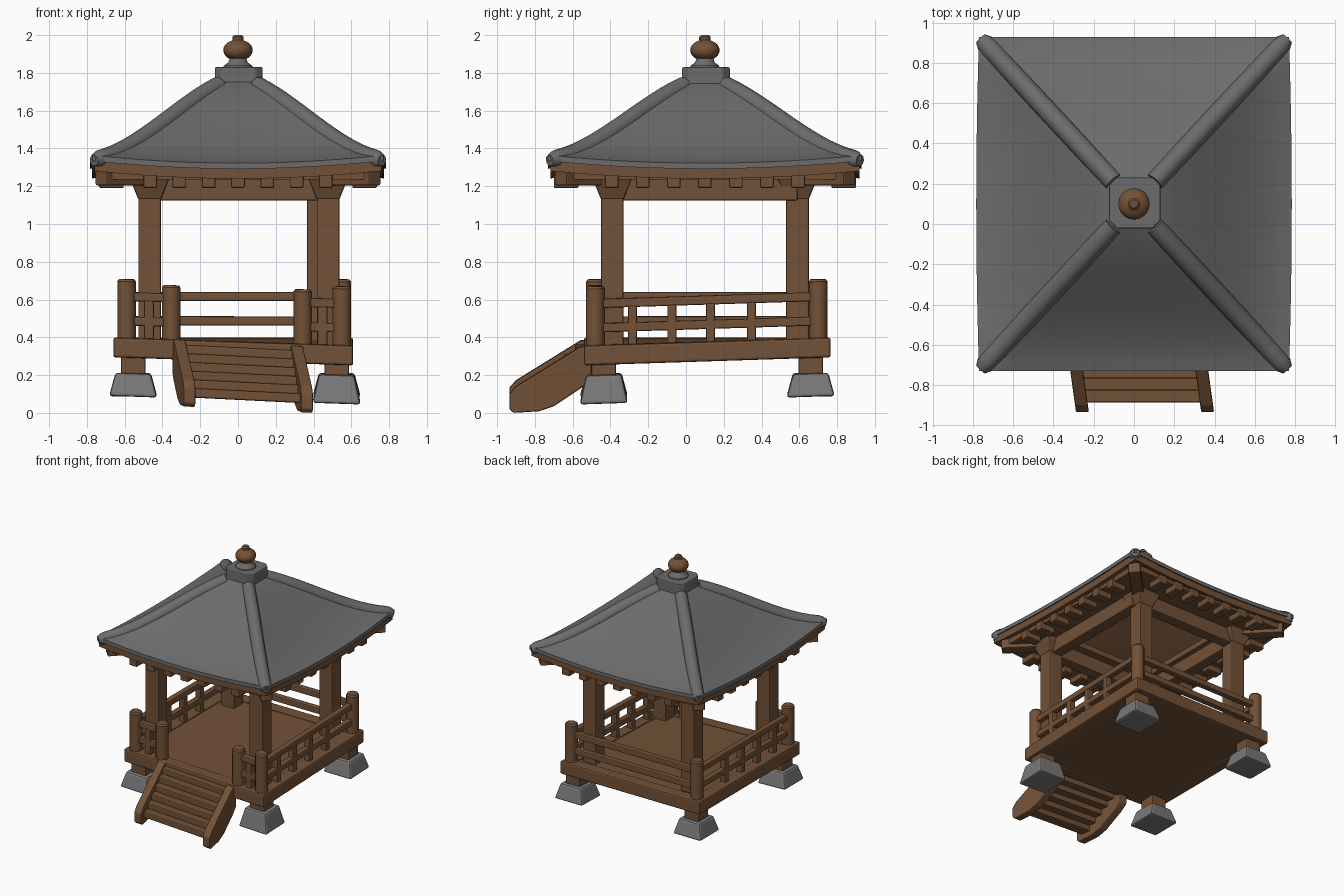
import bpy, bmesh, math
from mathutils import Matrix, Vector

if "Cube" in bpy.data.objects:
    bpy.data.objects.remove(bpy.data.objects["Cube"])


def material(name, col):
    m = bpy.data.materials.new(name)
    m.diffuse_color = (*col, 1)
    m.use_nodes = True
    m.node_tree.nodes["Principled BSDF"].inputs["Base Color"].default_value = m.diffuse_color
    return m


WOOD = material("brown wood", (0.17, 0.083, 0.038))
TILE = material("grey roof", (0.15, 0.15, 0.15))
STONE = material("grey stone", (0.19, 0.19, 0.195))
CY = 0.1              # the building is centred on y = 0.1
HX, HY = 0.77, 0.83   # roof half sizes


def base_tilt(v):
    # the platform sags towards its front right corner
    v.z -= 0.04 * (0.62 + v.x) / 1.2 * (0.74 - v.y) / 1.25


def stair_skew(v):
    v.z += -0.05 * (v.x - 0.34)
    v.x += -0.14 * (v.y + 0.55)


def finish(name, bm, mats, warp=None, bevel=0.0, smooth=True):
    if warp:
        for v in bm.verts:
            warp(v.co)
    bmesh.ops.recalc_face_normals(bm, faces=bm.faces)
    me = bpy.data.meshes.new(name)
    bm.to_mesh(me)
    bm.free()
    for m in mats:
        me.materials.append(m)
    ob = bpy.data.objects.new(name, me)
    bpy.context.collection.objects.link(ob)
    if bevel:
        b = ob.modifiers.new("bevel", 'BEVEL')
        b.width, b.segments = bevel, 2
    if smooth:
        bpy.ops.object.select_all(action='DESELECT')
        ob.select_set(True)
        bpy.context.view_layer.objects.active = ob
        bpy.ops.object.shade_smooth_by_angle(angle=math.radians(35))
    return ob


def box(name, lo, hi, mat=WOOD, warp=None, bevel=0.008, top=1.0, angle=0.0):
    # box from two corners; top scales the upper face, angle turns it about z
    bm = bmesh.new()
    bmesh.ops.create_cube(bm, size=1)
    lo, hi = Vector(lo), Vector(hi)
    c, s = (lo + hi) / 2, hi - lo
    rot = Matrix.Rotation(angle, 3, 'Z')
    for v in bm.verts:
        k = top if v.co.z > 0 else 1
        v.co = rot @ Vector((v.co.x * s.x * k, v.co.y * s.y * k, v.co.z * s.z)) + c
    return finish(name, bm, [mat], warp, bevel, smooth=False)


def lathe(name, prof, x, y, mat=WOOD, n=16, warp=None):
    bm = bmesh.new()
    rings = [[bm.verts.new((x + r * math.cos(2 * math.pi * i / n),
                            y + r * math.sin(2 * math.pi * i / n), z))
              for i in range(n)] for r, z in prof]
    for a, b in zip(rings, rings[1:]):
        for i in range(n):
            bm.faces.new((a[i], a[(i + 1) % n], b[(i + 1) % n], b[i]))
    bm.faces.new(rings[0])
    bm.faces.new(rings[-1])
    return finish(name, bm, [mat], warp)


def prism(name, pts, a, b, place, mat=WOOD, warp=None, bevel=0.008):
    # extrude a flat outline from depth a to depth b
    bm = bmesh.new()
    A = [bm.verts.new(place(p, q, a)) for p, q in pts]
    B = [bm.verts.new(place(p, q, b)) for p, q in pts]
    bm.faces.new(A)
    bm.faces.new(B)
    for i in range(len(pts)):
        j = (i + 1) % len(pts)
        bm.faces.new((A[i], A[j], B[j], B[i]))
    return finish(name, bm, [mat], warp, bevel, smooth=False)


# ---- stone feet and short legs
for x in (-0.555, 0.522):
    for y in (-0.435, 0.66):
        zt = 0.24 if x > 0 and y < 0 else 0.212
        box("stone_foot", (x - 0.127, y - 0.127, 0.088), (x + 0.127, y + 0.127, zt),
            STONE, base_tilt, 0.015, top=0.74)
        box("short_leg", (x - 0.065, y - 0.065, 0.2), (x + 0.065, y + 0.065, 0.31), warp=base_tilt)

# ---- platform with raised border
X0, X1, Y0, Y1 = -0.66, 0.61, -0.54, 0.765
box("floor", (X0 + .03, Y0 + .03, 0.298), (X1 - .03, Y1 - .03, 0.388), warp=base_tilt)
for y0, y1 in ((Y0, Y0 + .1), (Y1 - .1, Y1)):
    box("border_beam", (X0, y0, 0.293), (X1, y1, 0.398), warp=base_tilt, bevel=0.012)
for x0, x1 in ((X0, X0 + .1), (X1 - .1, X1)):
    box("border_beam", (x0, Y0, 0.293), (x1, Y1, 0.398), warp=base_tilt, bevel=0.012)

# ---- railing posts
RX0, RX1, RY0, RY1 = -0.59, 0.55, -0.48, 0.7


def rail_post(x, y, top):
    lathe("railing_post", [(0.049, 0.36), (0.049, top - 0.012), (0.04, top)], x, y, n=12, warp=base_tilt)


for x in (RX0, RX1):
    for y in (RY0, RY1):
        rail_post(x, y, 0.708)
for x in (-0.353, 0.343):
    rail_post(x, RY0, 0.685)


# ---- rails and balusters
def fence(a, b, places):
    (ax, ay), (bx, by) = a, b
    w = 0.024
    ox, oy = (0, w) if ay == by else (w, 0)
    for z in (0.488, 0.617):
        box("rail", (ax - ox, ay - oy, z - w), (bx + ox, by + oy, z + w), warp=base_tilt)
    for t in places:
        x, y = ax + (bx - ax) * t, ay + (by - ay) * t
        box("baluster", (x - .026, y - .024, 0.385), (x + .026, y + .024, 0.6), warp=base_tilt)


four = [0.167, 0.343, 0.517, 0.7]
fence((RX0, RY0), (RX0, RY1), four)
fence((RX1, RY0), (RX1, RY1), four)
fence((RX0, RY1), (RX1, RY1), [])
fence((RX0, RY0), (-0.353, RY0), [0.5])
fence((0.343, RY0), (RX1, RY0), [0.5])

# ---- stairs
side = [(-.915, 0), (-.935, .02), (-.935, .1), (-.9, .14), (-.56, .35), (-.5, .36),
        (-.5, .18), (-.55, .135), (-.7, .035), (-.78, .008)]
for x in (-0.31, 0.312):
    prism("stair_side", side, x - 0.032, x + 0.032, lambda p, q, d: (d, p, q), warp=stair_skew)
for i in range(6):
    y, z = -0.845 + i * 0.06, 0.1 + i * 0.046
    box("stair_tread", (-0.3, y - 0.042, z - 0.05), (0.3, y + 0.042, z), warp=stair_skew)

# ---- main posts with flared heads, and beams between them
PX, PY = 0.468, 0.49
for sx in (-1, 1):
    for sy in (-1, 1):
        x, y = sx * PX, CY + sy * PY
        if sx > 0:
            x = 0.425 if sy > 0 else 0.477
        box("main_post", (x - .06, y - .06, 0.35), (x + .06, y + .06, 1.26))
        box("post_head", (x - .06, y - .06, 1.13), (x + .06, y + .06, 1.25), top=1.8)
        # diagonal corner bracket
        cx, cy = sx * 0.605, CY + sy * 0.645
        box("corner_bracket", (cx - .17, cy - .045, 1.205), (cx + .17, cy + .045, 1.29),
            angle=math.radians(45 * sx * sy))
for s in (-1, 1):
    y = CY + s * PY
    box("cross_beam", (-PX, y - .045, 1.125), (PX, y + .045, 1.25))
    x = s * PX
    box("cross_beam", (x - .045, CY - PY, 1.125), (x + .045, CY + PY, 1.25))
    # flat boards under the eaves
    ex, ey = HX * .93, HY * .93
    box("eave_board", (-ex, CY + s * .575 - .195, 1.235), (ex, CY + s * .575 + .195, 1.28), bevel=0)
    box("eave_board", (s * .55 - .166, CY - ey, 1.236), (s * .55 + .166, CY + ey, 1.279), bevel=0)
    # rafter ends
    for i in range(-3, 4):
        t = i * 0.155
        yb, xb = CY + s * 0.735, s * 0.67
        box("rafter_end", (t - .036, yb - .065, 1.19), (t + .036, yb + .065, 1.26))
        box("rafter_end", (xb - .065, CY + t * 1.06 - .036, 1.19), (xb + .065, CY + t * 1.06 + .036, 1.26))


# ---- curved roof
def ridge_z(f):
    g = 1 - f
    return 1.38 + g * (.235 + .52 * (g - .17) - .57 * (g - .17) * (g - .51))


def roof_point(f, px, py, off):
    u = min(abs(px), abs(py))
    bulge = 1 + 0.018 * f * (1 - py * py) if abs(px) == 1 else 1
    z = ridge_z(f) - 0.016 - 0.042 * f * f * (1 - u * u) + off
    return (HX * f * px * bulge, CY + HY * f * py, z)


def roof_shell(name, f0, f1, steps, top, bottom, mats, thicken=0.0):
    n = 12
    line = [-1 + 2 * i / n for i in range(n)]
    loop = ([(t, -1) for t in line] + [(1, t) for t in line]
            + [(-t, 1) for t in line] + [(-1, -t) for t in line])
    fs = [f0 + (f1 - f0) * i / steps for i in range(steps + 1)]
    rows = [(f, top) for f in fs] + [(f, bottom - thicken * (1 - f)) for f in reversed(fs)]
    bm = bmesh.new()
    rings = [[bm.verts.new(roof_point(f, px, py, o)) for px, py in loop] for f, o in rows]
    for r in range(len(rings)):
        a, b = rings[r], rings[(r + 1) % len(rings)]
        for i in range(len(loop)):
            j = (i + 1) % len(loop)
            face = bm.faces.new((a[i], a[j], b[j], b[i]))
            face.material_index = 1 if r > steps and len(mats) > 1 else 0
    return finish(name, bm, mats)


roof_shell("roof", 0.12, 1.0, 14, 0, -0.03, [TILE, WOOD], thicken=0.08)
roof_shell("eave_trim", 0.9, 0.985, 2, -0.025, -0.085, [WOOD])

# ---- rounded hip ridges
for sx in (-1, 1):
    for sy in (-1, 1):
        cu = bpy.data.curves.new("hip_ridge", 'CURVE')
        cu.dimensions = '3D'
        cu.bevel_depth, cu.bevel_resolution, cu.use_fill_caps = 0.05, 3, True
        sp = cu.splines.new('POLY')
        fs = [0.13 + 0.81 * i / 14 for i in range(15)] + [0.965, 0.99]
        sp.points.add(len(fs) - 1)
        for p, f in zip(sp.points, fs):
            p.co = (sx * HX * f, CY + sy * HY * f, ridge_z(f) - 0.044, 1)
        sp.points[-2].radius, sp.points[-1].radius = 0.9, 0.6
        sp.use_smooth = True
        cu.materials.append(TILE)
        bpy.context.collection.objects.link(bpy.data.objects.new("hip_ridge", cu))

# ---- roof cap and finial
h, c = 0.127, 0.09
cap = [(-c, -h), (c, -h), (h, -c), (h, c), (c, h), (-c, h), (-h, c), (-h, -c)]
prism("roof_cap", cap, 1.68, 1.83, lambda p, q, d: (p + .004, q + CY + .005, d), TILE)
lathe("finial_neck", [(.08, 1.82), (.075, 1.838), (.052, 1.855), (.042, 1.885)], 0, CY, TILE, 20)
ball = [(.078 * math.sin(a), 1.92 - .056 * math.cos(a))
        for a in [math.radians(30 + 12.5 * i) for i in range(11)]]
lathe("finial_ball", ball + [(.03, 1.973), (.03, 1.99), (.02, 2.0)], 0, CY, WOOD, 20)
